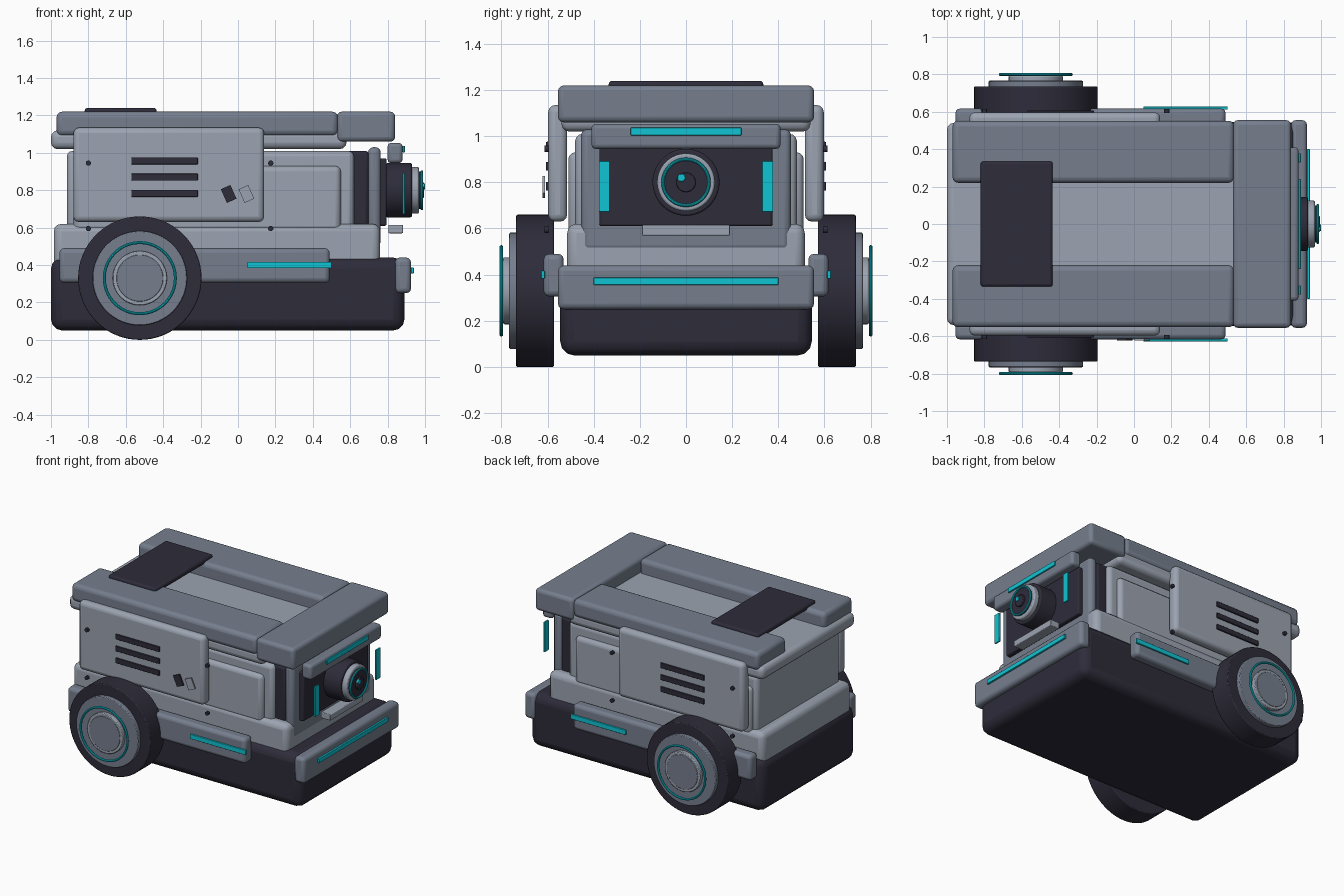
import bpy
import math
from mathutils import Vector

if "Cube" in bpy.data.objects:
    bpy.data.objects.remove(bpy.data.objects["Cube"], do_unlink=True)


def make_material(name, rgb):
    m = bpy.data.materials.new(name)
    m.use_nodes = True
    m.diffuse_color = (*rgb, 1)
    m.node_tree.nodes["Principled BSDF"].inputs["Base Color"].default_value = (*rgb, 1)
    return m


LIGHT = make_material("light grey", (0.33, 0.37, 0.44))
MID = make_material("slate grey", (0.18, 0.21, 0.27))
DARK = make_material("charcoal", (0.027, 0.025, 0.042))
TEAL = make_material("teal", (0.005, 0.55, 0.65))


def finish(ob, name, mat, bevel=0.0, segments=3):
    ob.name = name
    ob.data.materials.append(mat)
    if bevel:
        b = ob.modifiers.new("rounding", 'BEVEL')
        b.width = bevel
        b.segments = segments
        b.limit_method = 'ANGLE'
        b.angle_limit = math.radians(40)
    bpy.ops.object.shade_smooth_by_angle(angle=math.radians(35))
    return ob


def box(name, x, y, z, mat, bevel=0.0, tilt=0.0):
    """Rounded box from its (min, max) range on each axis."""
    lo, hi = Vector((x[0], y[0], z[0])), Vector((x[1], y[1], z[1]))
    bpy.ops.mesh.primitive_cube_add(size=1, location=(lo + hi) / 2)
    ob = bpy.context.object
    ob.scale = hi - lo
    bpy.ops.object.transform_apply(location=False, rotation=False, scale=True)
    ob.rotation_euler.y = tilt
    return finish(ob, name, mat, bevel)


def wide(name, x, half, z, mat, bevel=0.0):
    return box(name, x, (-half, half), z, mat, bevel)


def side_box(name, s, x, y, z, mat, bevel=0.0):
    """Box on one side: s is +1 or -1 and y runs outward."""
    return box(name, x, sorted((s * y[0], s * y[1])), z, mat, bevel)


def axis_rotation(axis):
    return (0, math.pi / 2, 0) if axis == 'x' else (math.pi / 2, 0, 0)


def disc(name, centre, r, depth, axis, mat, bevel=0.0):
    bpy.ops.mesh.primitive_cylinder_add(vertices=64, radius=r, depth=depth,
                                        location=centre, rotation=axis_rotation(axis))
    return finish(bpy.context.object, name, mat, bevel, 2)


def ring(name, centre, r, thick, axis, mat):
    bpy.ops.mesh.primitive_torus_add(major_radius=r, minor_radius=thick, major_segments=64,
                                     minor_segments=10, location=centre,
                                     rotation=axis_rotation(axis))
    return finish(bpy.context.object, name, mat)


# Chassis and body
wide("chassis", (-1.0, 0.89), 0.545, (0.05, 0.44), DARK, 0.06)
wide("lower_hull", (-0.985, 0.76), 0.515, (0.35, 0.62), LIGHT, 0.04)
wide("body_core", (-0.915, 0.62), 0.48, (0.55, 1.01), LIGHT, 0.03)
wide("body_pad", (-0.88, 0.55), 0.51, (0.58, 0.93), LIGHT, 0.03)
wide("neck", (0.5, 0.7), 0.45, (0.58, 1.01), DARK, 0.02)

# Lid with raised rails and a front crossbar
wide("lid", (-1.0, 0.58), 0.54, (1.02, 1.12), LIGHT, 0.035)
wide("crossbar", (0.53, 0.84), 0.555, (1.06, 1.22), MID, 0.025)
wide("top_plate", (-0.82, -0.435), 0.335, (1.2, 1.24), DARK, 0.015)

# Face
wide("face_frame", (0.695, 0.763), 0.455, (0.5, 1.03), MID, 0.028)
wide("face_panel", (0.74, 0.795), 0.375, (0.61, 0.97), DARK, 0.01)
wide("brow", (0.8, 0.88), 0.41, (0.945, 1.053), MID, 0.02)
wide("brow_light", (0.88, 0.892), 0.24, (1.003, 1.037), TEAL, 0.003)
wide("chin_plate", (0.805, 0.882), 0.19, (0.57, 0.615), LIGHT, 0.005)

# Camera eye
EYE_Z = 0.8
disc("eye_barrel", (0.86, 0, EYE_Z), 0.145, 0.14, 'x', DARK, 0.008)
disc("eye_collar", (0.945, 0, EYE_Z), 0.125, 0.045, 'x', LIGHT, 0.008)
disc("eye_glass", (0.965, 0, EYE_Z), 0.1, 0.03, 'x', DARK, 0.006)
ring("eye_ring", (0.983, 0, EYE_Z), 0.1, 0.007, 'x', TEAL)
disc("eye_pupil", (0.983, 0, EYE_Z), 0.042, 0.022, 'x', DARK, 0.004)
disc("eye_glint", (0.992, -0.02, EYE_Z + 0.02), 0.017, 0.016, 'x', TEAL, 0.003)

# Bumper
wide("bumper", (0.84, 0.925), 0.555, (0.25, 0.44), MID, 0.025)
wide("bumper_light", (0.925, 0.94), 0.4, (0.355, 0.387), TEAL, 0.003)

# Parts repeated on both sides
WX, WZ = -0.525, 0.33
for s, side in ((1, "left"), (-1, "right")):
    side_box(side + "_rail", s, (-0.97, 0.535), (0.22, 0.552), (1.09, 1.22), MID, 0.03)
    side_box(side + "_panel", s, (-0.88, 0.14), (0.515, 0.597), (0.63, 1.135), LIGHT, 0.03)
    for i in range(3):
        z = 0.783 + i * 0.087
        side_box(f"{side}_vent_{i + 1}", s, (-0.57, -0.215), (0.59, 0.607),
                 (z - 0.019, z + 0.019), DARK, 0.004)
    for x in (-0.8, 0.175):
        for z in (0.595, 0.945):
            disc(side + "_bolt", (x, s * 0.604, z), 0.014, 0.02, 'y', DARK)
    side_box(side + "_fender", s, (-0.955, 0.49), (0.53, 0.617), (0.305, 0.49), MID, 0.025)
    side_box(side + "_fender_light", s, (0.05, 0.5), (0.612, 0.628), (0.383, 0.417), TEAL, 0.003)
    side_box(side + "_face_light", s, (0.88, 0.892), (0.33, 0.378), (0.672, 0.892), TEAL, 0.003)

    # Wheel
    disc(side + "_tyre", (WX, s * 0.654, WZ), 0.33, 0.164, 'y', DARK, 0.006)
    disc(side + "_hub", (WX, s * 0.745, WZ), 0.252, 0.042, 'y', MID, 0.005)
    disc(side + "_hub_cap", (WX, s * 0.775, WZ), 0.145, 0.034, 'y', LIGHT, 0.005)
    disc(side + "_hub_centre", (WX, s * 0.79, WZ), 0.125, 0.01, 'y', MID, 0.003)
    ring(side + "_hub_ring", (WX, s * 0.8, WZ), 0.19, 0.008, 'y', TEAL)

# Small tilted tags on the right panel
for name, x, mat in (("dark_tag", -0.05, DARK), ("light_tag", 0.045, LIGHT)):
    box(name, (x - 0.028, x + 0.028), (-0.622, -0.612), (0.74, 0.82), mat, 0, math.radians(-24))
